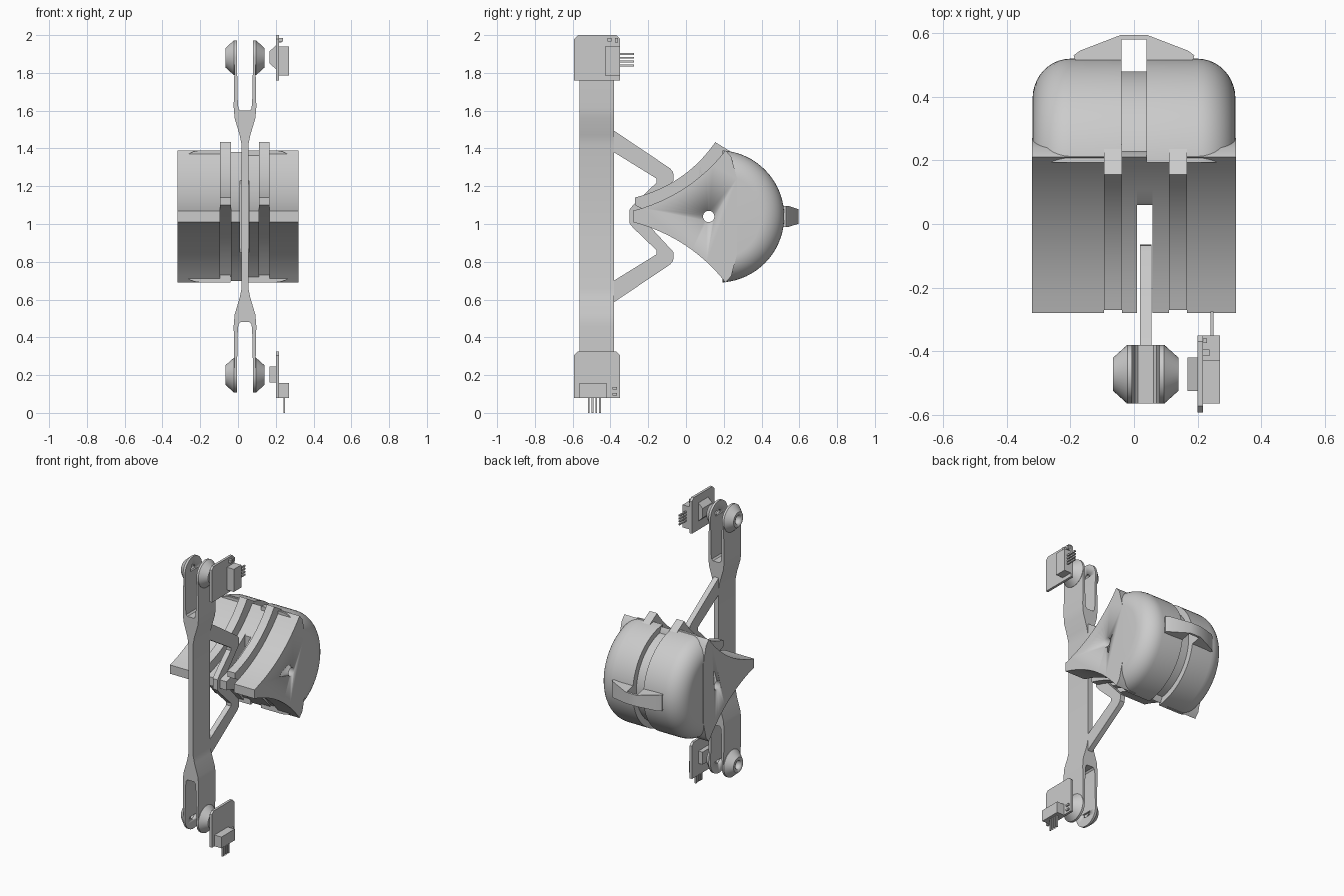
import bpy, bmesh, math
from mathutils import Matrix, Vector

cube = bpy.data.objects.get("Cube")
if cube:
    bpy.data.objects.remove(cube)

MID = 1.04       # height of the mirror plane
ARM_X = 0.037    # centre of the lever arm

grey = bpy.data.materials.new("plain grey")
grey.use_nodes = True
grey.diffuse_color = (0.6, 0.6, 0.6, 1)
grey.node_tree.nodes["Principled BSDF"].inputs["Base Color"].default_value = (0.6, 0.6, 0.6, 1)


def finish(bm, name, smooth=True):
    bmesh.ops.recalc_face_normals(bm, faces=bm.faces)
    mesh = bpy.data.meshes.new(name)
    bm.to_mesh(mesh)
    bm.free()
    obj = bpy.data.objects.new(name, mesh)
    bpy.context.collection.objects.link(obj)
    mesh.materials.append(grey)
    if smooth:
        bpy.ops.object.select_all(action="DESELECT")
        obj.select_set(True)
        bpy.context.view_layer.objects.active = obj
        bpy.ops.object.shade_smooth_by_angle(angle=math.radians(30))
    return obj


def prism(name, pts, axis, a, b, smooth=True):
    """Extrude a 2D outline along an axis from a to b."""
    place = {"x": lambda p, d: (d, p[0], p[1]),
             "y": lambda p, d: (p[0], d, p[1]),
             "z": lambda p, d: (p[0], p[1], d)}[axis]
    bm = bmesh.new()
    face = bm.faces.new([bm.verts.new(place(p, a)) for p in pts])
    new = bmesh.ops.extrude_face_region(bm, geom=[face])["geom"]
    shift = Vector(place((0, 0), b - a))
    bmesh.ops.translate(bm, vec=shift, verts=[v for v in new if isinstance(v, bmesh.types.BMVert)])
    return finish(bm, name, smooth)


def box(name, x, y, z):
    return prism(name, [(x[0], y[0]), (x[1], y[0]), (x[1], y[1]), (x[0], y[1])], "z", z[0], z[1], False)


def rod_x(name, x0, x1, y, z, r0, r1):
    """Cylinder or cone along x."""
    bm = bmesh.new()
    m = Matrix.Translation(((x0 + x1) / 2, y, z)) @ Matrix.Rotation(math.pi / 2, 4, "Y")
    bmesh.ops.create_cone(bm, cap_ends=True, segments=40, radius1=r0, radius2=r1, depth=x1 - x0, matrix=m)
    return finish(bm, name)


def drill(objs, y, z, r):
    """Cut a round hole along x through the objects."""
    cutter = rod_x("hole_cutter", -0.6, 0.6, y, z, r, r)
    cutter.hide_render = True
    for o in objs:
        mod = o.modifiers.new("hole", "BOOLEAN")
        mod.object, mod.operation, mod.solver = cutter, "DIFFERENCE", "EXACT"
        bpy.context.view_layer.objects.active = o
        bpy.ops.object.modifier_apply(modifier=mod.name)
    bpy.data.objects.remove(cutter)


def mirror_outline(half):
    """Close an outline with its reflection about the mid height."""
    return [(y, MID + h) for y, h in half] + [(y, MID - h) for y, h in reversed(half) if h]


def bezier(a, c, b, n=12):
    return [tuple((1 - t) ** 2 * p + 2 * t * (1 - t) * q + t * t * r for p, q, r in zip(a, c, b))
            for t in (i / n for i in range(n + 1))]


# Lever arm: central bar and two forked ends with bored bosses
fork_half = [(0.018, 1.0), (0.018, 1.42), (0.028, 1.47), (0.055, 1.56), (0.06, 1.62), (0.055, 1.88)]
fork_inner = [(0.043, 1.88), (0.038, 1.64), (0.034, 1.61), (0.024, 1.6)]
half = fork_half + fork_inner
outline = [(ARM_X + x, z) for x, z in half] + [(ARM_X - x, z) for x, z in reversed(half)]
AY = -0.4725
for end, flip in (("upper", False), ("lower", True)):
    pts = [(x, 2 * MID - z) for x, z in outline] if flip else outline
    prism(end + "_fork", pts, "y", -0.565, -0.38)
    zc = 0.2 if flip else 1.88
    parts = []
    for s in (-1, 1):
        # rounded prong end starts where the flat prong stops
        for nm, d0, d1, r0, r1 in (("prong_end", 0.043, 0.058, 0.0925, 0.0925),
                                   ("boss", 0.058, 0.103, 0.0925, 0.052)):
            lo, hi = sorted((ARM_X + s * d0, ARM_X + s * d1))
            ra, rb = (r0, r1) if s > 0 else (r1, r0)
            parts.append(rod_x(f"{end}_{nm}", lo, hi, AY, zc, ra, rb))
    drill(parts, AY, zc, 0.03)

# Bent brace that joins the arm to the body
brace = [(-0.3, 0), (-0.3, 0.035), (-0.28, 0.06), (-0.155, 0.18), (-0.155, 0.2), (-0.39, 0.345),
         (-0.39, 0.46), (-0.085, 0.255), (-0.068, 0.235), (-0.065, 0.19), (-0.24, 0)]
for s, nm in ((1, "upper_brace"), (-1, "lower_brace")):
    prism(nm, [(y, MID + s * h) for y, h in brace], "x", ARM_X - 0.018, ARM_X + 0.018)

# Body front: slices across x with a concave wedge outline
curve = bezier((-0.28, 0.03), (0.02, 0.11), (0.21, 0.35))
back = [(0.24, 0.315), (0.27, 0.2)]
wedge = mirror_outline(curve + back)
inner = mirror_outline([(y, h * 0.975) for y, h in curve] + [(0.23, 0.3)])
slot = mirror_outline([(0.06, 0.19)] + [(y, h * 0.975) for y, h in curve if y > 0.06] + [(0.23, 0.3)])
rib_top = bezier((-0.27, 1.14), (0.0, 1.21), (0.155, 1.433))
rib_low = bezier((0.2, 0.72), (0.03, 0.95), (-0.27, 1.1))
rib = rib_top + [(0.25, 1.375), (0.23, 0.76)] + rib_low
body = []
for nm, shape, a, b in (("right_cheek", wedge, -0.32, -0.095), ("right_rib", rib, -0.095, -0.038),
                        ("right_inner_wall", inner, -0.038, 0.01), ("slot_floor", slot, 0.01, 0.058),
                        ("left_inner_wall", inner, 0.058, 0.11), ("left_rib", rib, 0.11, 0.167),
                        ("left_cheek", wedge, 0.167, 0.32)):
    body.append(prism(nm, shape, "x", a, b))


def half_drum(name, profile):
    """Lathe an (x, radius) profile about x and keep the rear part."""
    bm = bmesh.new()
    vs = [bm.verts.new((x, 0.17, MID + r)) for x, r in profile]
    es = [bm.edges.new(p) for p in zip(vs, vs[1:])]
    bmesh.ops.spin(bm, geom=vs + es, cent=(0, 0.17, MID), axis=(1, 0, 0), angle=2 * math.pi, steps=72)
    bmesh.ops.remove_doubles(bm, verts=bm.verts, dist=0.0005)
    bmesh.ops.bisect_plane(bm, geom=bm.verts[:] + bm.edges[:] + bm.faces[:],
                           plane_co=(0, 0.193, 0), plane_no=(0, 1, 0), clear_inner=True)
    bmesh.ops.holes_fill(bm, edges=[e for e in bm.edges if e.is_boundary])
    return finish(bm, name)


# Body rear: two rounded half drums with a recessed core between
for s, nm in ((-1, "right_drum"), (1, "left_drum")):
    arc = [(0.199 + 0.12 * math.sin(t), 0.225 + 0.125 * math.cos(t))
           for t in (i * math.pi / 20 for i in range(11))]
    prof = [(0.04, 0), (0.04, 0.35)] + arc + [(0.319, 0)]
    body.append(half_drum(nm, [(s * x, r) for x, r in prof]))
body.append(half_drum("drum_core", [(-0.041, 0), (-0.041, 0.31), (0.041, 0.31), (0.041, 0)]))
drill(body, 0.12, MID, 0.03)

# Rear clip bridging the groove
clip_half = [(0.04, 0.58), (0.04, 0.5), (0.18, 0.5), (0.19, 0.53), (0.17, 0.545), (0.04, 0.595)]
clip = prism("rear_clip", clip_half + [(-x, y) for x, y in reversed(clip_half)], "z", MID - 0.055, MID + 0.055)
for v in clip.data.vertices:
    if v.co.y > 0.57:
        v.co.z = MID + (v.co.z - MID) * 0.7


def board(name, z0, z1):
    c, y0, y1 = 0.02, -0.592, -0.35
    pts = [(y0, z0), (y1, z0), (y1, z1 - c), (y1 - c, z1), (y0 + c, z1), (y0, z1 - c)]
    prism(name, pts, "x", 0.2, 0.217, False)


# Upper sensor board with connector pins pointing back
board("upper_board", 1.76, 2.0)
box("upper_connector", (0.217, 0.27), (-0.43, -0.35), (1.785, 1.94))
for i in range(4):
    z = 1.835 + i * 0.02
    box("upper_pin", (0.24, 0.25), (-0.36, -0.275), (z, z + 0.01))
prism("upper_sensor", [(0.2, 1.82), (0.2, 1.945), (0.168, 1.915), (0.168, 1.85)], "y", -0.525, -0.42, False)
box("upper_chip", (0.217, 0.237), (-0.415, -0.395), (1.965, 1.985))
box("upper_small_chip", (0.217, 0.23), (-0.375, -0.36), (1.96, 1.985))

# Lower sensor board with connector pins pointing down
board("lower_board", 0.08, 0.325)
box("lower_connector", (0.217, 0.27), (-0.565, -0.42), (0.08, 0.157))
for i in range(4):
    y = -0.52 + i * 0.02
    box("lower_pin", (0.24, 0.25), (y, y + 0.01), (0.0, 0.09))
box("lower_sensor", (0.168, 0.2), (-0.525, -0.42), (0.16, 0.245))
for z in (0.125, 0.092):
    box("lower_chip", (0.217, 0.227), (-0.39, -0.365), (z, z + 0.012))
